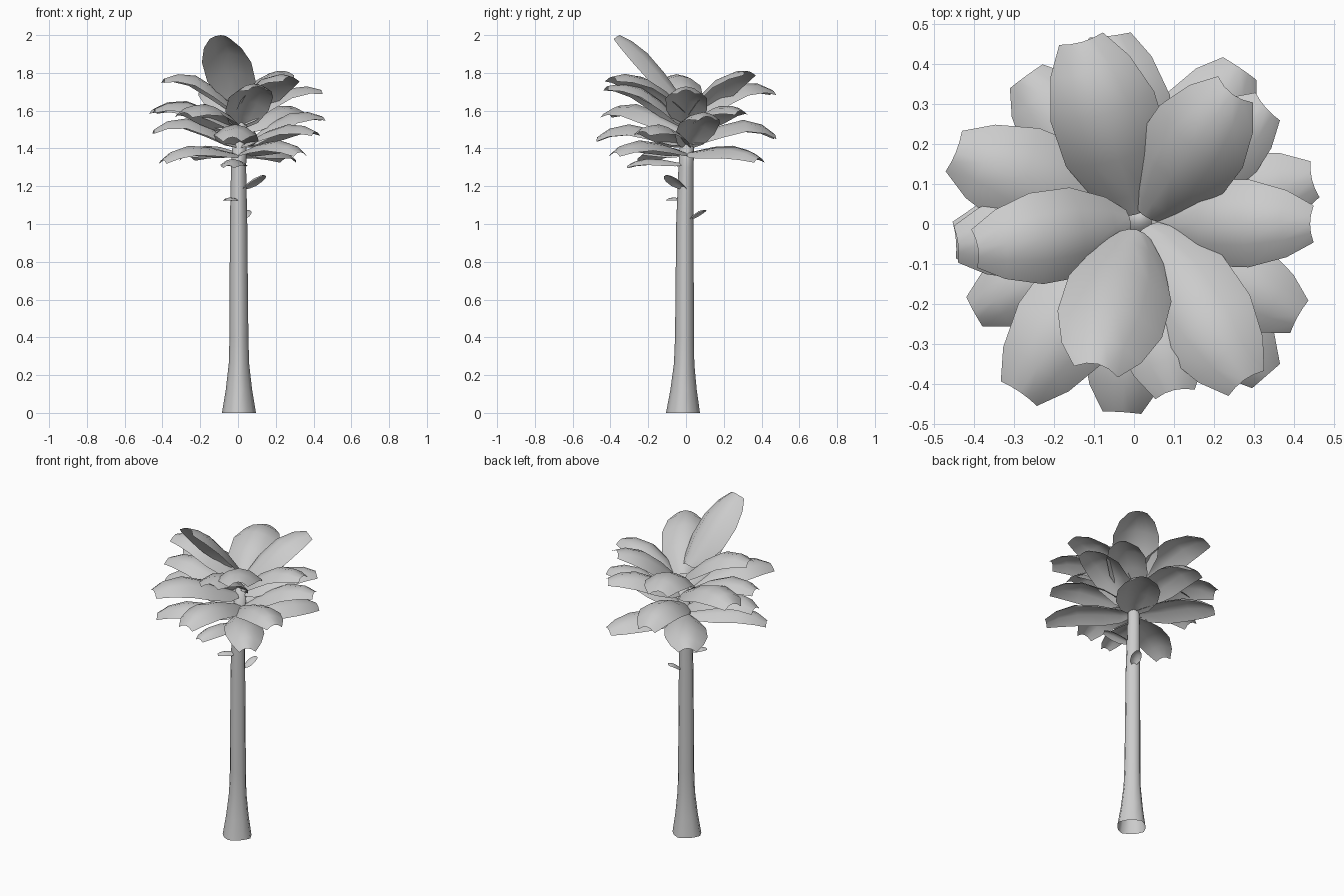
import bpy, bmesh, math
from mathutils import Vector

cube = bpy.data.objects.get("Cube")
if cube:
    bpy.data.objects.remove(cube, do_unlink=True)

grey = bpy.data.materials.new("plain grey")
grey.use_nodes = True
tone = (0.6, 0.6, 0.6, 1)
grey.diffuse_color = tone
grey.node_tree.nodes["Principled BSDF"].inputs["Base Color"].default_value = tone


def finish(name, bm):
    mesh = bpy.data.meshes.new(name)
    bm.to_mesh(mesh)
    bm.free()
    mesh.materials.append(grey)
    for face in mesh.polygons:
        face.use_smooth = True
    obj = bpy.data.objects.new(name, mesh)
    bpy.context.collection.objects.link(obj)


def skin(bm, rows, closed=False):
    """Join neighbouring rows of vertices with quads."""
    for low, high in zip(rows, rows[1:]):
        count = len(low)
        for i in range(count if closed else count - 1):
            j = (i + 1) % count
            bm.faces.new((low[i], low[j], high[j], high[i]))


# Trunk: open tube, flared foot, slightly leaning, narrower on the diagonals
def build_trunk(sides=12):
    bm = bmesh.new()
    rings = []
    for z, radius, cx, cy in [(0, .09, .005, -.016), (.12, .07, .005, -.013),
                              (.26, .054, .005, -.01), (.4, .05, .005, -.008),
                              (1, .046, .003, -.006), (1.3, .04, .003, 0),
                              (1.55, .035, .015, .012)]:
        ring = []
        for i in range(sides):
            a = math.tau * i / sides
            r = radius * (1 - .13 * math.sin(2 * a) ** 2)
            ring.append(bm.verts.new((cx + r * math.cos(a),
                                      cy + r * math.sin(a), z)))
        rings.append(ring)
    skin(bm, rings, closed=True)
    bm.faces.new(rings[-1])
    finish("trunk", bm)


# Leaf: arched blade with drooping edges, rounded stem end and blunt tip
OUTLINE = [(0, .3), (.12, .65), (.36, .98), (.64, 1), (.86, .76), (1, .42)]
ACROSS = (-1, -.5, 0, .5, 1)


def build_leaf(name, tip, base_z, half_width, arch):
    tip = Vector(tip)
    out = Vector((tip.x, tip.y, 0)).normalized()
    base = out * .02 + Vector((.012, .005, base_z))
    side = Vector((-out.y, out.x, 0))
    # Raise the blade at right angles to its own slope, most past the middle
    lift = (tip - base).normalized().cross(side)
    bm = bmesh.new()
    rows = []
    for t, w in OUTLINE:
        spine = base.lerp(tip, t) + lift * arch * 4 * t * (1 - t) * (.5 + t)
        rows.append([bm.verts.new(spine + side * half_width * w * s
                                  - lift * .5 * half_width * w * s * s)
                     for s in ACROSS])
    skin(bm, rows)
    finish(name, bm)


# Crown tiers: tip position, stem height, half width, arch
TIERS = {
    "top_leaf": [
        (-.09, -.35, 2, 1.66, .135, .035),
        (.245, .325, 1.81, 1.58, .13, .055),
        (-.13, .455, 1.71, 1.57, .135, .085),
        (-.39, -.06, 1.77, 1.61, .115, .075),
        (.275, -.39, 1.78, 1.6, .13, .065),
        (.1, -.415, 1.73, 1.53, .12, .07),
        (.44, 0, 1.71, 1.54, .11, .07)],
    "middle_leaf": [
        (-.285, -.42, 1.59, 1.5, .13, .075),
        (-.445, .18, 1.61, 1.51, .13, .075),
        (-.44, -.05, 1.61, 1.51, .11, .07),
        (.33, .29, 1.6, 1.5, .11, .06),
        (.445, .11, 1.57, 1.42, .11, .07),
        (-.445, -.04, 1.5, 1.42, .11, .085),
        (-.06, .47, 1.475, 1.44, .125, .085),
        (-.03, -.47, 1.46, 1.43, .115, .075),
        (.41, -.23, 1.49, 1.42, .11, .06)],
    "lower_leaf": [
        (-.4, -.22, 1.34, 1.37, .1, .06),
        (-.27, .37, 1.36, 1.38, .12, .045),
        (.265, .39, 1.35, 1.38, .12, .045),
        (.33, -.38, 1.38, 1.38, .11, .06),
        (-.05, -.31, 1.31, 1.32, .065, .03)],
    "stray_leaf": [
        (.135, -.1, 1.26, 1.19, .045, .01),
        (-.07, -.1, 1.13, 1.13, .03, .01),
        (.055, .1, 1.075, 1.03, .03, .01)],
}

build_trunk()
for tier, leaves in TIERS.items():
    for number, (x, y, z, base_z, half_width, arch) in enumerate(leaves, 1):
        build_leaf(f"{tier}_{number}", (x, y, z), base_z, half_width, arch)
